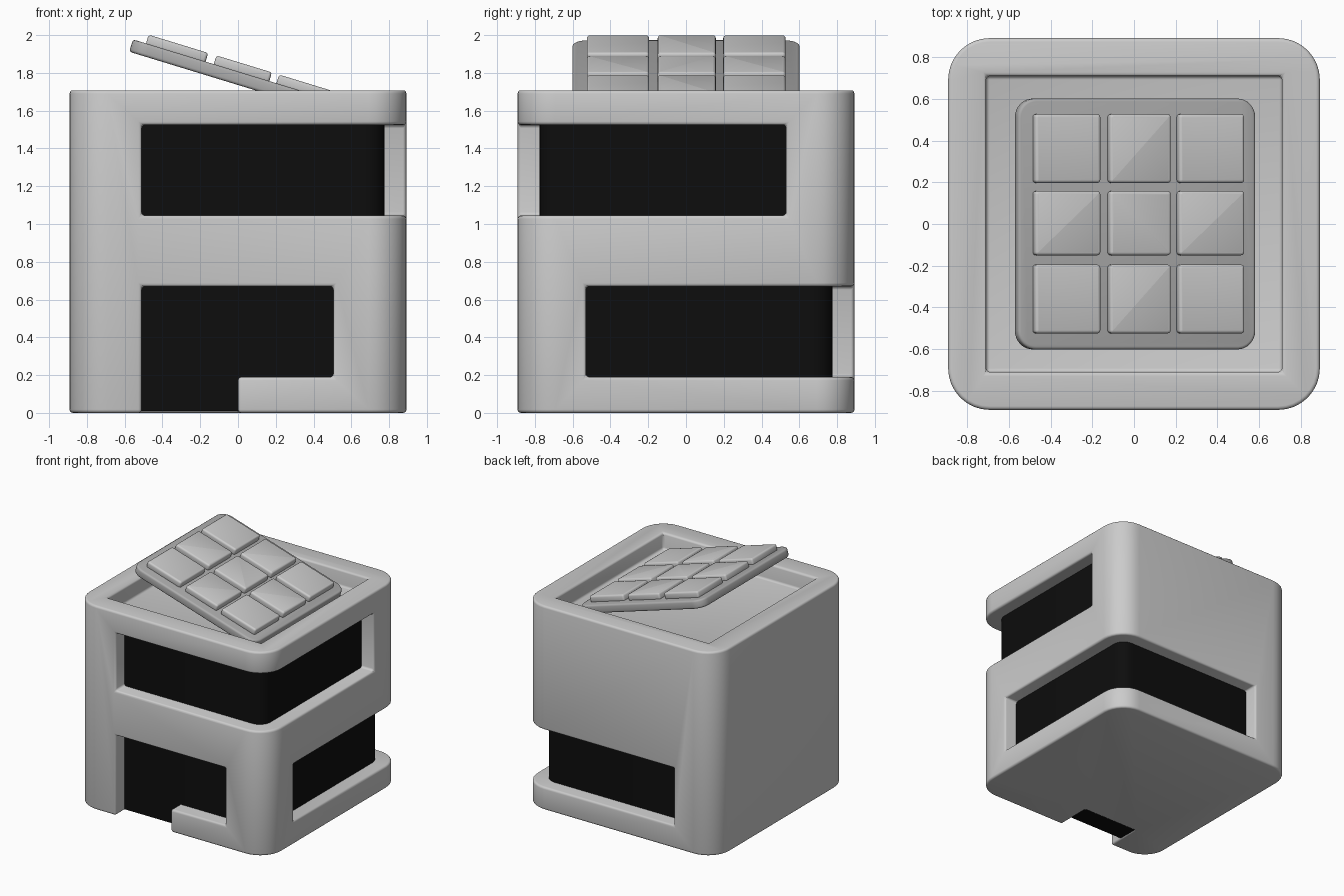
import bpy, bmesh, math
from mathutils import Matrix, Vector

if "Cube" in bpy.data.objects:
    bpy.data.objects.remove(bpy.data.objects["Cube"])

TILT = math.radians(17)


def round_rect(hx, hy, r, n=8):
    pts = []
    for i, (sx, sy) in enumerate([(1, 1), (-1, 1), (-1, -1), (1, -1)]):
        for k in range(n + 1):
            a = math.pi / 2 * (i + k / n)
            pts.append((sx * (hx - r) + r * math.cos(a), sy * (hy - r) + r * math.sin(a)))
    return pts


def prism(name, pts, lo, hi, axis="z"):
    """Extrude a 2D outline along z, or an x-z outline along y."""
    bm = bmesh.new()
    place = (lambda p: (p[0], p[1], lo)) if axis == "z" else (lambda p: (p[0], lo, p[1]))
    face = bm.faces.new([bm.verts.new(place(p)) for p in pts])
    ext = bmesh.ops.extrude_face_region(bm, geom=[face])
    move = Vector((0, 0, hi - lo)) if axis == "z" else Vector((0, hi - lo, 0))
    bmesh.ops.translate(bm, vec=move, verts=[v for v in ext["geom"] if isinstance(v, bmesh.types.BMVert)])
    bmesh.ops.recalc_face_normals(bm, faces=bm.faces)
    me = bpy.data.meshes.new(name)
    bm.to_mesh(me)
    bm.free()
    ob = bpy.data.objects.new(name, me)
    bpy.context.collection.objects.link(ob)
    return ob


def activate(ob):
    bpy.ops.object.select_all(action="DESELECT")
    ob.select_set(True)
    bpy.context.view_layer.objects.active = ob


def finish(ob, width=0.0, color=None, segments=3):
    """Soften edges, smooth shade and colour."""
    activate(ob)
    if width:
        m = ob.modifiers.new("soft_edges", "BEVEL")
        m.width, m.segments = width, segments
        m.limit_method, m.angle_limit = "ANGLE", math.radians(40)
        bpy.ops.object.modifier_apply(modifier=m.name)
    bpy.ops.object.shade_smooth_by_angle(angle=math.radians(35))
    if color:
        mat = bpy.data.materials.new(ob.name + "_colour")
        mat.diffuse_color = (*color, 1)
        mat.use_nodes = True
        mat.node_tree.nodes["Principled BSDF"].inputs["Base Color"].default_value = mat.diffuse_color
        ob.data.materials.append(mat)


def cut(ob, cutter):
    activate(ob)
    m = ob.modifiers.new("cut", "BOOLEAN")
    m.operation, m.object, m.solver = "DIFFERENCE", cutter, "EXACT"
    bpy.ops.object.modifier_apply(modifier=m.name)
    bpy.data.objects.remove(cutter)


# House walls with roof tray, wrap-around windows and door opening
walls = prism("walls", round_rect(0.892, 0.892, 0.2), 0, 1.708)
cut(walls, prism("roof_cut", [(-.71, -.71), (.71, -.71), (.71, .71), (-.71, .71)], 1.57, 2))
cut(walls, prism("upper_window_cut", [(-.51, -1), (1, -1), (1, .53), (.6, .53), (.6, -.6), (-.51, -.6)],
                 1.045, 1.525))
cut(walls, prism("lower_window_cut", [(1, -.53), (1, 1), (-.51, 1), (-.51, .6), (.6, .6), (.6, -.53)],
                 0.19, 0.67))
cut(walls, prism("door_cut", [(-.51, -.2), (0, -.2), (0, .19), (.505, .19), (.505, .67), (-.51, .67)],
                 -1, -.6, axis="y"))
finish(walls, 0.018)

# Dark glass core behind the openings
glass = prism("glass_core", round_rect(0.775, 0.775, 0.1), 0.01, 1.54)
finish(glass, color=(0.004, 0.004, 0.004))

# Tilted solar panel on the roof
frame = Matrix.Translation((0.005, 0, 1.77)) @ Matrix.Rotation(TILT, 4, "Y")
panel = prism("solar_panel", round_rect(0.597, 0.602, 0.09), -0.034, 0.034)
finish(panel, 0.015, (0.42, 0.42, 0.42))
panel.matrix_world = frame

# Grid of nine solar cells
spans = [(-0.36, 0.165), (0.004, 0.154), (0.362, 0.165)]
for i, (u, hu) in enumerate(spans):
    for j, (v, hv) in enumerate(spans):
        cell = prism(f"solar_cell_{i}_{j}", round_rect(hu, hv, 0.015, 3), 0.025, 0.082)
        finish(cell, 0.015)
        cell.matrix_world = frame @ Matrix.Translation((u, v, 0))
